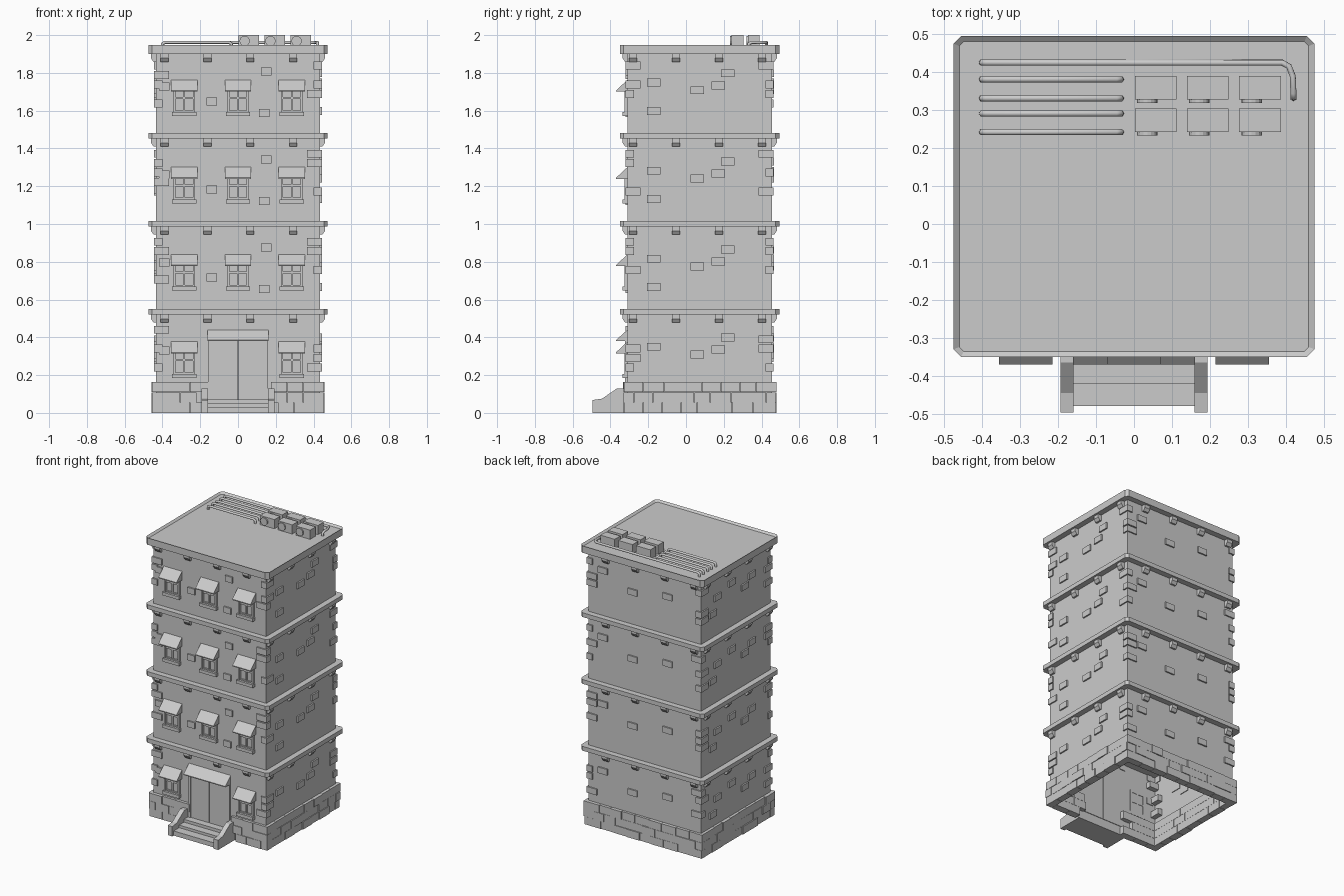
import bpy, bmesh, random
from math import radians
from mathutils import Matrix

if "Cube" in bpy.data.objects:
    bpy.data.objects.remove(bpy.data.objects["Cube"])

random.seed(4)
WX, YF, YB = 0.435, -0.31, 0.455        # wall planes
FLOORS = [0.0, 0.466, 0.932, 1.398]     # storey offsets


def on_side(side, u, d, z):
    """u runs along a wall, d stands out from it."""
    return {"front": (u, YF - d, z), "back": (u, YB + d, z),
            "right": (WX + d, u, z), "left": (-WX - d, u, z)}[side]


def extrude(bm, side, profile, u0, u1):
    """Profile of (d, z) points extruded along a wall."""
    a = [bm.verts.new(on_side(side, u0, d, z)) for d, z in profile]
    b = [bm.verts.new(on_side(side, u1, d, z)) for d, z in profile]
    n = len(a)
    bm.faces.new(a)
    bm.faces.new(b)
    for i in range(n):
        j = (i + 1) % n
        bm.faces.new((a[i], a[j], b[j], b[i]))


def slab(bm, side, u0, u1, z0, z1, d0, d1):
    extrude(bm, side, [(d0, z0), (d1, z0), (d1, z1), (d0, z1)], u0, u1)


def box(bm, x0, x1, y0, y1, z0, z1):
    slab(bm, "front", x0, x1, z0, z1, YF - y1, YF - y0)


def finish(bm, name):
    bmesh.ops.recalc_face_normals(bm, faces=bm.faces)
    me = bpy.data.meshes.new(name)
    bm.to_mesh(me)
    bm.free()
    ob = bpy.data.objects.new(name, me)
    bpy.context.collection.objects.link(ob)
    return ob


# Hollow wall shell, open at the bottom
bm = bmesh.new()
box(bm, -WX, WX, YF, YB, 0, 1.91)
bm.normal_update()
bmesh.ops.delete(bm, geom=[f for f in bm.faces if f.calc_center_median().z < 0.01],
                 context="FACES_ONLY")
finish(bm, "walls")


# Chamfered cornices; the last one has the sunken roof
def cornice(bm, z0, z1, o, c=0.02, sink=False):
    x, f, b = WX + o, YF - o, YB + o
    pts = [(-x + c, f), (x - c, f), (x, f + c), (x, b - c),
           (x - c, b), (-x + c, b), (-x, b - c), (-x, f + c)]
    face = bm.faces.new([bm.verts.new((px, py, z0)) for px, py in pts])
    ext = bmesh.ops.extrude_face_region(bm, geom=[face], use_keep_orig=True)
    top = [g for g in ext["geom"] if isinstance(g, bmesh.types.BMFace)][0]
    for v in top.verts:
        v.co.z = z1
    if sink:
        bm.normal_update()
        bmesh.ops.inset_region(bm, faces=[top], thickness=0.016)
        for v in top.verts:
            v.co.z -= 0.012


bm = bmesh.new()
for z in FLOORS[:3]:
    cornice(bm, z + 0.52, z + 0.55, 0.04)
finish(bm, "floor_cornices")
bm = bmesh.new()
cornice(bm, 1.9, 1.948, 0.04, sink=True)
finish(bm, "roof")

# Brackets under each cornice
bm = bmesh.new()
for z in (0.52, 0.986, 1.452, 1.9):
    prof = [(-0.005, z), (0.026, z), (0.026, z - 0.022), (0.012, z - 0.042), (-0.005, z - 0.042)]
    for i in range(4):
        for s, start in (("front", -0.39), ("back", -0.39), ("right", -0.28), ("left", -0.28)):
            u = start + i * 0.2275
            extrude(bm, s, prof, u - 0.021, u + 0.021)
finish(bm, "brackets")

# Windows with frame, crossbars, sill and awning
frames, sills, awnings = bmesh.new(), bmesh.new(), bmesh.new()


def awning(x, half, z0, z1):
    extrude(awnings, "front", [(0, z0), (0.06, z0), (0.06, z0 + 0.006), (0, z1)], x - half, x + half)


for n, z in enumerate(FLOORS):
    z = z - (0.004 * n)
    for x in (-0.285, 0, 0.285):
        if n == 0 and x == 0:
            continue
        for s in (-1, 1):
            slab(frames, "front", x + s * 0.058, x + s * 0.046, z + 0.19, z + 0.36, -0.003, 0.015)
        slab(frames, "front", x - 0.005, x + 0.005, z + 0.19, z + 0.36, -0.003, 0.009)
        slab(frames, "front", x - 0.046, x + 0.046, z + 0.275, z + 0.286, -0.003, 0.009)
        slab(frames, "front", x - 0.046, x + 0.046, z + 0.19, z + 0.215, -0.003, 0.011)
        slab(frames, "front", x - 0.046, x + 0.046, z + 0.345, z + 0.36, -0.003, 0.015)
        slab(sills, "front", x - 0.064, x + 0.064, z + 0.185, z + 0.207, -0.003, 0.026)
        awning(x, 0.07, z + 0.315, z + 0.377)
awning(0, 0.161, 0.38, 0.44)
finish(frames, "window_frames")
finish(sills, "window_sills")
finish(awnings, "awnings")

# Double door and its jambs
bm = bmesh.new()
for s in (-1, 1):
    slab(bm, "front", s * 0.003, s * 0.14, 0.06, 0.4, -0.004, 0.008)
    slab(bm, "front", s * 0.14, s * 0.16, 0.06, 0.4, -0.004, 0.014)
finish(bm, "double_door")

# Entrance steps between sloping side walls
bm = bmesh.new()
for y, z in ((-0.48, 0.032), (-0.42, 0.05), (-0.366, 0.07)):
    box(bm, -0.162, 0.162, y, YF, z - 0.032, z)
finish(bm, "entrance_steps")
bm = bmesh.new()
for s in (-1, 1):
    extrude(bm, "front", [(0, 0), (0.186, 0), (0.186, 0.068), (0.135, 0.075),
                          (0.055, 0.13), (0, 0.13)], s * 0.16, s * 0.194)
finish(bm, "step_side_walls")

# Base of three staggered brick courses
bm = bmesh.new()
for side, a, b in (("front", -WX - 0.02, WX + 0.02), ("back", -WX - 0.02, WX + 0.02),
                   ("right", YF - 0.016, YB + 0.02), ("left", YF - 0.016, YB + 0.02)):
    for row in range(3):
        z, u = row * 0.055, a
        step = 0.05 if row % 2 else 0.1
        while u < b - 0.001:
            e = min(u + step, b)
            if b - e < 0.03:
                e = b
            if not (side == "front" and u < 0.14 and e > -0.14):
                d = random.choice((0.017, 0.02, 0.024))
                slab(bm, side, u + 0.001, e - 0.001, z, z + 0.054, -0.03, d)
            u, step = e, random.choice((0.085, 0.1, 0.11))
finish(bm, "base_bricks")

# Bricks standing out of the upper walls: (u, height under the cornice top)
LOOSE = {"right": [(-0.17, 0.2), (0.06, 0.24), (0.17, 0.215), (0.22, 0.15), (-0.17, 0.35)],
         "left": [(0.33, 0.3), (0.28, 0.2), (0.12, 0.16), (-0.02, 0.24), (-0.1, 0.19)],
         "back": [(0.32, 0.15), (0.09, 0.24), (-0.18, 0.2)],
         "front": [(-0.14, 0.3), (0.15, 0.14), (-0.39, 0.22), (0.14, 0.36)]}
bm = bmesh.new()
for z in FLOORS:
    for side, spots in LOOSE.items():
        for u, h in spots:
            if z == 0 and (h > 0.34 or side == "front" and abs(u) < 0.2):
                continue
            w = 0.036 if side != "front" else 0.028
            zc = z + 0.55 - h
            slab(bm, side, u - w, u + w, zc - 0.021, zc + 0.021, -0.005, 0.01)
finish(bm, "wall_bricks")

# Corner bricks wrapping the building edges
bm = bmesh.new()
for z in FLOORS:
    for sx in (-1, 1):
        for y, sy in ((YF, -1), (YB, 1)):
            for h in random.sample((0.11, 0.16, 0.21, 0.26, 0.31), 3):
                lx, ly = random.choice(((0.07, 0.035), (0.035, 0.07)))
                zc = z + 0.55 - h
                box(bm, sx * (WX - lx), sx * (WX + 0.009), y - sy * ly, y + sy * 0.009,
                    zc - 0.021, zc + 0.021)
finish(bm, "corner_bricks")

# Rooftop cooling units with round fans
bm = bmesh.new()
for x in (0.002, 0.139, 0.277):
    for y in (0.242, 0.328):
        box(bm, x, x + 0.11, y, y + 0.062, 1.93, 2.0)
        bmesh.ops.create_cone(bm, cap_ends=True, segments=16, radius1=0.027, radius2=0.027, depth=0.012,
                              matrix=Matrix.Translation((x + 0.033, y - 0.003, 1.969))
                              @ Matrix.Rotation(radians(90), 4, "X"))
finish(bm, "cooling_units")


# Roof pipes with turned-down ends
def pipe(name, pts):
    cu = bpy.data.curves.new(name, "CURVE")
    cu.dimensions = "3D"
    cu.bevel_depth, cu.bevel_resolution, cu.use_fill_caps = 0.009, 1, True
    sp = cu.splines.new("POLY")
    sp.points.add(len(pts) - 1)
    for p, co in zip(sp.points, pts):
        p.co = (*co, 1)
    ob = bpy.data.objects.new(name, cu)
    bpy.context.collection.objects.link(ob)
    bpy.ops.object.select_all(action="DESELECT")
    ob.select_set(True)
    bpy.context.view_layer.objects.active = ob
    bpy.ops.object.convert(target="MESH")


T, M, B = 1.961, 1.954, 1.934
for y in (0.242, 0.291, 0.331, 0.381):
    pipe("short_pipe", [(-0.4, y, B), (-0.4, y, M), (-0.388, y, T),
                        (-0.047, y, T), (-0.035, y, M), (-0.035, y, B)])
pipe("long_pipe", [(-0.4, 0.425, B), (-0.4, 0.425, M), (-0.388, 0.425, T), (0.39, 0.425, T), (0.408, 0.415, T),
                   (0.418, 0.39, T), (0.42, 0.345, T), (0.42, 0.333, M), (0.42, 0.333, B)])
